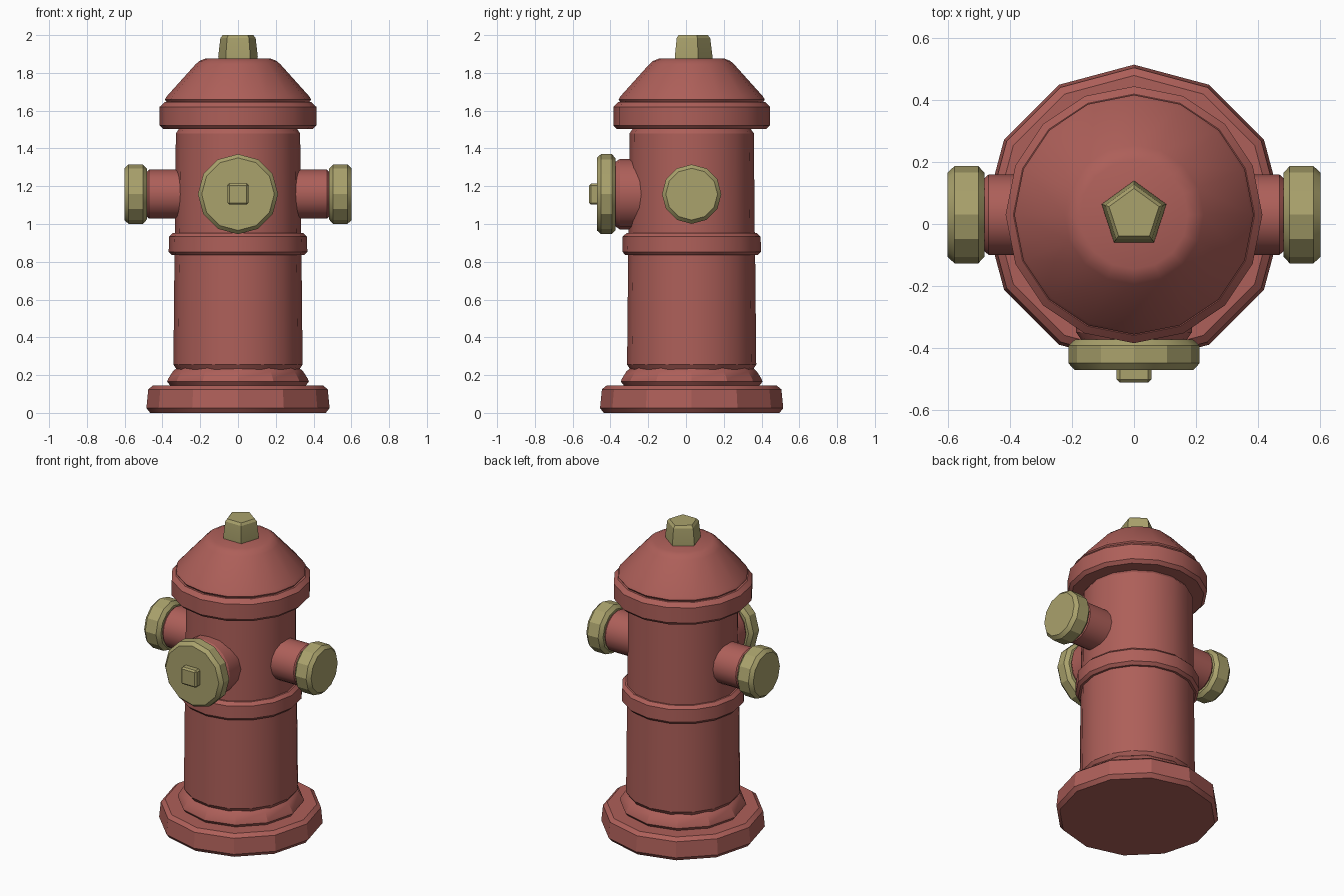
import bpy, bmesh
from math import pi, cos, sin, radians
from mathutils import Matrix

if "Cube" in bpy.data.objects:
    bpy.data.objects.remove(bpy.data.objects["Cube"])

CY = 0.03      # hydrant axis sits slightly behind the origin
HZ = 1.158     # outlet height


def material(name, rgb):
    m = bpy.data.materials.new(name)
    m.diffuse_color = (*rgb, 1)
    m.use_nodes = True
    m.node_tree.nodes["Principled BSDF"].inputs["Base Color"].default_value = m.diffuse_color
    return m


RED = material("red_paint", (0.42, 0.115, 0.10))
BRASS = material("yellow_paint", (0.40, 0.36, 0.15))


def finish(name, bm, mat, matrix):
    bmesh.ops.transform(bm, matrix=matrix, verts=bm.verts)
    bmesh.ops.recalc_face_normals(bm, faces=bm.faces)
    for f in bm.faces:
        f.smooth = True
    for e in bm.edges:
        e.smooth = e.calc_face_angle(0) < radians(25)
    me = bpy.data.meshes.new(name)
    bm.to_mesh(me)
    bm.free()
    me.materials.append(mat)
    ob = bpy.data.objects.new(name, me)
    bpy.context.collection.objects.link(ob)
    return ob


def lathe(name, profile, sides, mat, matrix=Matrix.Translation((0, CY, 0))):
    """Closed solid of revolution from (radius, height) points."""
    bm = bmesh.new()
    rings = []
    for r, z in profile:
        rings.append([bm.verts.new((r * cos(pi / 2 + 2 * pi * i / sides),
                                    r * sin(pi / 2 + 2 * pi * i / sides), z))
                      for i in range(sides)])
    for a, b in zip(rings, rings[1:]):
        for i in range(sides):
            j = (i + 1) % sides
            bm.faces.new((a[i], a[j], b[j], b[i]))
    bm.faces.new(rings[0])
    bm.faces.new(rings[-1])
    return finish(name, bm, mat, matrix)


# Foot and barrel
lathe("base_plate", [(0.465, 0), (0.485, 0.025), (0.475, 0.125), (0.45, 0.145)], 12, RED)
lathe("base_collar", [(0.355, 0.14), (0.375, 0.165), (0.37, 0.18), (0.345, 0.22), (0.325, 0.237)], 12, RED)
lathe("lower_barrel", [(0.325, 0.23), (0.342, 0.255), (0.336, 0.85)], 16, RED)
lathe("upper_barrel", [(0.335, 0.85), (0.329, 1.48), (0.312, 1.505)], 16, RED)
lathe("barrel_belt", [(0.35, 0.835), (0.367, 0.853), (0.365, 0.933), (0.345, 0.952)], 16, RED)

# Bonnet
lathe("bonnet_flange", [(0.395, 1.502), (0.415, 1.522), (0.415, 1.62), (0.39, 1.645)], 16, RED)
lathe("bonnet", [(0.37, 1.635), (0.387, 1.658), (0.378, 1.675),
                 (0.225, 1.845), (0.205, 1.863), (0.175, 1.875)], 16, RED)
lathe("top_nut", [(0.108, 1.865), (0.11, 1.888), (0.098, 1.985), (0.085, 2.0)], 5, BRASS)

# Side outlets, mirrored left and right
for side, s in (("right", 1), ("left", -1)):
    m = Matrix.Translation((0, CY, HZ)) @ Matrix.Rotation(s * pi / 2, 4, 'Y')
    lathe(side + "_outlet", [(0.13, 0.2), (0.13, 0.47), (0.11, 0.492)], 16, RED, m)
    lathe(side + "_cap", [(0.135, 0.483), (0.157, 0.503), (0.157, 0.58), (0.137, 0.602)], 12, BRASS, m)

# Front outlet
m = Matrix.Translation((0, 0, HZ)) @ Matrix.Rotation(pi / 2, 4, 'X')
lathe("front_outlet", [(0.187, 0.12), (0.187, 0.35), (0.167, 0.38)], 16, RED, m)
lathe("front_cap", [(0.19, 0.373), (0.212, 0.393), (0.212, 0.45), (0.192, 0.472)], 12, BRASS, m)

# Square bolt on the front cap
bm = bmesh.new()
bmesh.ops.create_cube(bm, size=1)
bmesh.ops.scale(bm, vec=(0.112, 0.08, 0.112), verts=bm.verts)
bmesh.ops.bevel(bm, geom=bm.edges[:], offset=0.01, segments=1, affect='EDGES')
finish("front_bolt", bm, BRASS, Matrix.Translation((0, -0.473, HZ)))
